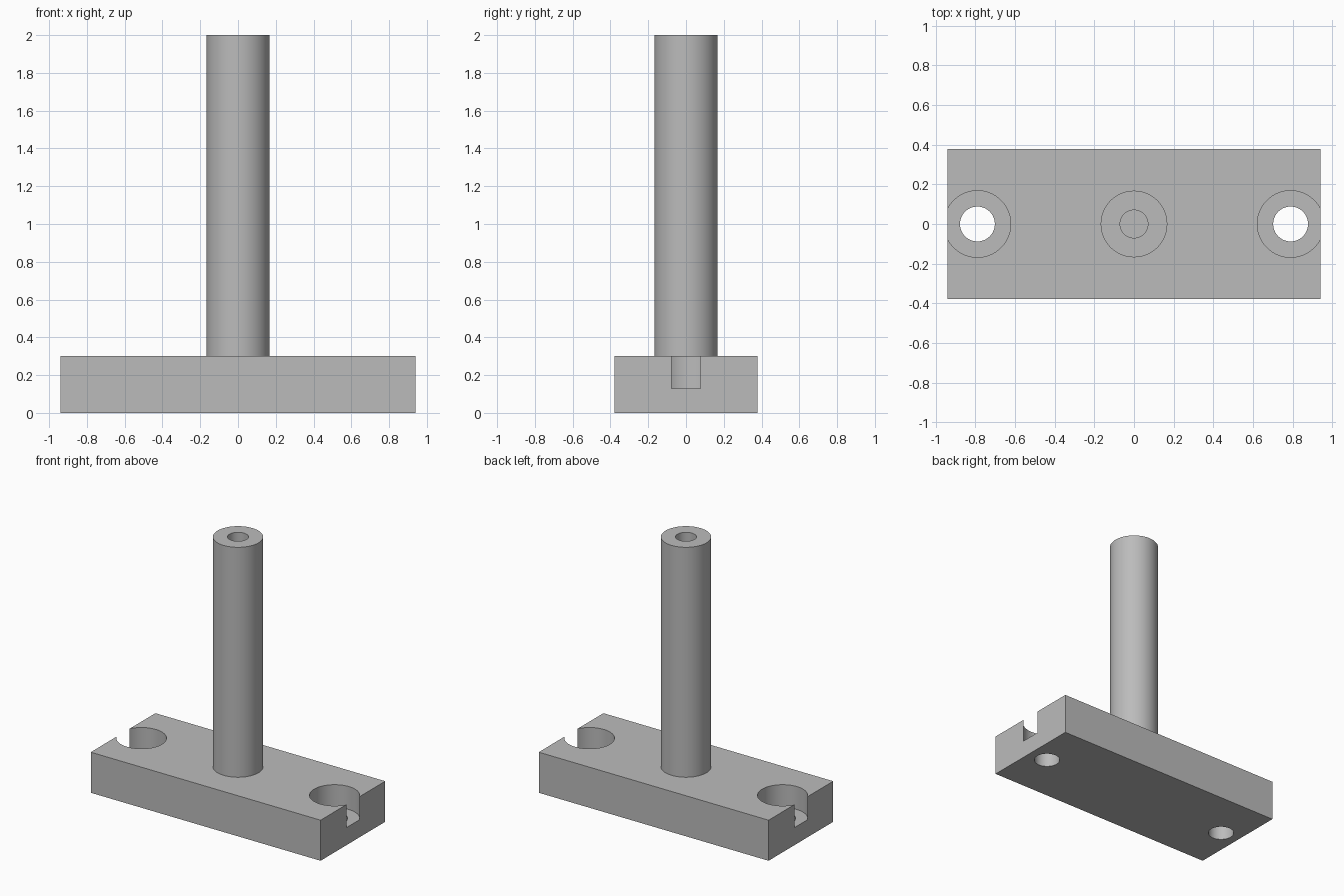
import bpy
import bmesh
import math
from mathutils import Matrix, Vector

cube = bpy.data.objects.get("Cube")
if cube:
    bpy.data.objects.remove(cube, do_unlink=True)

LENGTH, WIDTH, THICK = 1.88, 0.755, 0.30
HOLE_X, HOLE_R = 0.79, 0.088
BORE_R, BORE_FLOOR = 0.168, 0.13
POST_R, POST_TOP = 0.168, 2.0
SOCKET_R, SOCKET_DEPTH = 0.07, 0.4
SIDES = 96

steel = bpy.data.materials.new("grey steel")
steel.use_nodes = True
grey = (0.5, 0.5, 0.5, 1)
steel.diffuse_color = grey
steel.node_tree.nodes["Principled BSDF"].inputs["Base Color"].default_value = grey


def make_object(name, bm):
    bmesh.ops.recalc_face_normals(bm, faces=bm.faces)
    mesh = bpy.data.meshes.new(name)
    bm.to_mesh(mesh)
    bm.free()
    mesh.materials.append(steel)
    obj = bpy.data.objects.new(name, mesh)
    bpy.context.collection.objects.link(obj)
    return obj


def cylinder(name, x, radius, low, high):
    bm = bmesh.new()
    bmesh.ops.create_cone(bm, cap_ends=True, segments=SIDES, radius1=radius,
                          radius2=radius, depth=high - low,
                          matrix=Matrix.Translation((x, 0, (low + high) / 2)))
    return make_object(name, bm)


def activate(obj):
    bpy.ops.object.select_all(action="DESELECT")
    obj.select_set(True)
    bpy.context.view_layer.objects.active = obj


def cut(target, cutter):
    cutter.hide_render = True
    mod = target.modifiers.new("cut", "BOOLEAN")
    mod.operation = "DIFFERENCE"
    mod.solver = "EXACT"
    mod.object = cutter
    activate(target)
    bpy.ops.object.modifier_apply(modifier=mod.name)
    bpy.data.objects.remove(cutter, do_unlink=True)


# Base plate
bm = bmesh.new()
bmesh.ops.create_cube(bm, size=1)
bmesh.ops.scale(bm, vec=Vector((LENGTH, WIDTH, THICK)), verts=bm.verts)
bmesh.ops.translate(bm, vec=Vector((0, 0, THICK / 2)), verts=bm.verts)
base = make_object("base_plate", bm)

# Counterbored bolt holes, breaking out through the plate ends
for side in (-1, 1):
    cut(base, cylinder("bore_cutter", side * HOLE_X, BORE_R, BORE_FLOOR, THICK + 0.1))
    cut(base, cylinder("hole_cutter", side * HOLE_X, HOLE_R, -0.1, THICK))

# Upright post with a blind socket in its top
post = cylinder("post", 0, POST_R, THICK, POST_TOP)
cut(post, cylinder("socket_cutter", 0, SOCKET_R, POST_TOP - SOCKET_DEPTH, POST_TOP + 0.1))

for obj in (base, post):
    activate(obj)
    bpy.ops.object.shade_smooth_by_angle(angle=math.radians(30))
